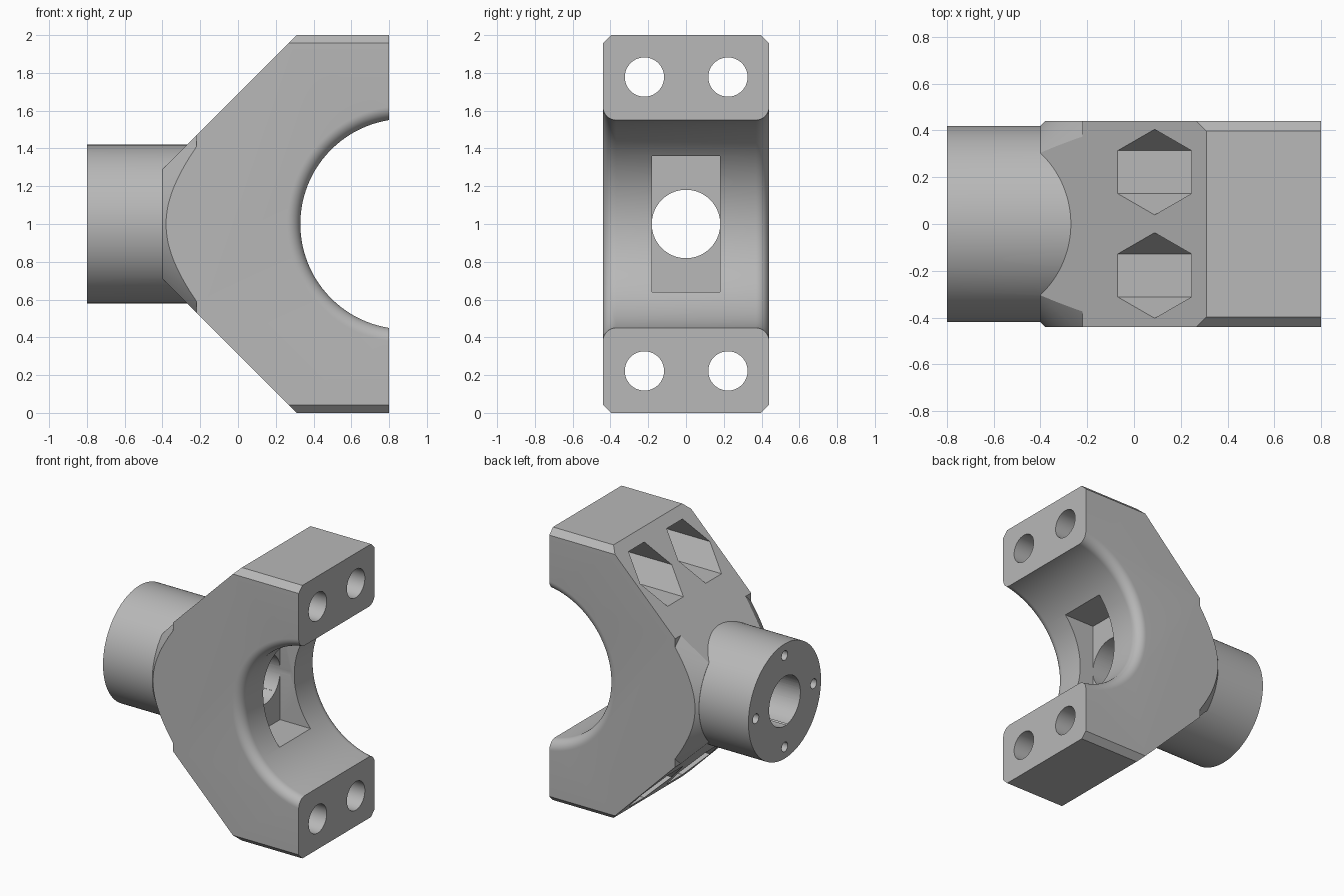
import bpy, bmesh, math
from mathutils import Vector

if "Cube" in bpy.data.objects:
    bpy.data.objects.remove(bpy.data.objects["Cube"])

steel = bpy.data.materials.new("steel grey")
steel.diffuse_color = (0.48, 0.48, 0.48, 1)
steel.use_nodes = True
steel.node_tree.nodes["Principled BSDF"].inputs["Base Color"].default_value = steel.diffuse_color


def finish(bm, name):
    bmesh.ops.remove_doubles(bm, verts=bm.verts, dist=1e-5)
    bmesh.ops.recalc_face_normals(bm, faces=bm.faces)
    me = bpy.data.meshes.new(name)
    bm.to_mesh(me)
    bm.free()
    ob = bpy.data.objects.new(name, me)
    bpy.context.collection.objects.link(ob)
    me.materials.append(steel)
    return ob


def prism(name, points, direction):
    """Extrude a flat closed outline along a vector."""
    bm = bmesh.new()
    face = bm.faces.new([bm.verts.new(p) for p in points])
    ext = bmesh.ops.extrude_face_region(bm, geom=[face])["geom"]
    bmesh.ops.translate(bm, vec=Vector(direction),
                        verts=[v for v in ext if isinstance(v, bmesh.types.BMVert)])
    return finish(bm, name)


def lathe(name, profile, axis, center, n=96):
    """Revolve a closed (position, radius) profile about the x or y axis."""
    bm = bmesh.new()
    rings = []
    for a, r in profile:
        ring = []
        for i in range(n):
            t = 2 * math.pi * (i + 0.5) / n
            u, w = r * math.cos(t), r * math.sin(t)
            p = Vector((a, u, w)) if axis == 'X' else Vector((u, a, w))
            ring.append(bm.verts.new(p + Vector(center)))
        rings.append(ring)
    for k, a in enumerate(rings):
        b = rings[(k + 1) % len(rings)]
        if profile[k][1] == 0 and profile[(k + 1) % len(rings)][1] == 0:
            continue
        for i in range(n):
            j = (i + 1) % n
            bm.faces.new((a[i], a[j], b[j], b[i]))
    return finish(bm, name)


def rod(name, x0, x1, r, y=0, z=1, n=96):
    return lathe(name, [(x0, 0), (x0, r), (x1, r), (x1, 0)], 'X', (0, y, z), n)


def combine(target, tool, operation):
    mod = target.modifiers.new(tool.name, 'BOOLEAN')
    mod.operation, mod.solver, mod.object = operation, 'EXACT', tool
    bpy.context.view_layer.objects.active = target
    bpy.ops.object.modifier_apply(modifier=mod.name)
    bpy.data.objects.remove(tool, do_unlink=True)


# Yoke block with 45 degree shoulders
W = 0.44
outline = [(0.8, 0), (0.31, 0), (-0.4, 0.71), (-0.4, 1.29), (0.31, 2), (0.8, 2)]
body = prism("yoke_bracket", [(x, -W, z) for x, z in outline], (0, 2 * W, 0))

# Chamfered long edges at top and bottom
for sy in (-1, 1):
    for top in (0, 1):
        s = 1 if top else -1
        zc = 2 if top else 0
        tri = [(-1, sy * (W + 0.1), zc - s * 0.143), (-1, sy * (W - 0.143), zc + s * 0.1),
               (-1, sy * (W + 0.2), zc + s * 0.2)]
        combine(body, prism("edge_cutter", tri, (2, 0, 0)), 'DIFFERENCE')

# Conical turned relief around the neck
combine(body, lathe("cone_cutter", [(-0.5, 0.321), (-0.22, 0.601), (-0.22, 1.2), (-0.5, 1.2)],
                    'X', (0, 0, 1)), 'DIFFERENCE')

# Round neck
combine(body, rod("neck", -0.8, 0.1, 0.42), 'UNION')

# Large cross bore with rounded rims
R, F = 0.557, 0.07
arc = [(W - F + F * math.sin(a), R + F - F * math.cos(a))
       for a in (math.pi / 2 * i / 10 for i in range(11))]
side = arc + [(W + 0.1, R + F), (W + 0.1, 0)]
profile = [(-y, r) for y, r in reversed(side)] + side
combine(body, lathe("bore_cutter", profile, 'Y', (0.887, 0, 1), 128), 'DIFFERENCE')

# Rectangular pocket in the bore wall and the axial hole through the neck
rect = [(0.215, -0.18, 0.64), (0.215, 0.18, 0.64), (0.215, 0.18, 1.36), (0.215, -0.18, 1.36)]
combine(body, prism("pocket_cutter", rect, (0.45, 0, 0)), 'DIFFERENCE')
combine(body, rod("axial_cutter", -0.9, 0.3, 0.181), 'DIFFERENCE')

# Bolt holes with hexagonal nut pockets opening on the shoulders
for y in (-0.22, 0.222):
    for z in (0.222, 1.778):
        combine(body, rod("bolt_cutter", 0.3, 0.9, 0.104, y, z, 48), 'DIFFERENCE')
        hexagon = [(-0.3, y + 0.183 * math.cos(math.pi / 3 * i),
                    z + 0.183 * math.sin(math.pi / 3 * i)) for i in range(6)]
        combine(body, prism("nut_cutter", hexagon, (0.75, 0, 0)), 'DIFFERENCE')

# Four small blind holes in the neck end
for i in range(4):
    t = math.pi / 2 * i
    combine(body, rod("pin_cutter", -0.9, -0.5, 0.035, 0.335 * math.cos(t),
                      1 + 0.335 * math.sin(t), 24), 'DIFFERENCE')

bpy.ops.object.select_all(action='DESELECT')
body.select_set(True)
bpy.context.view_layer.objects.active = body
bpy.ops.object.shade_smooth_by_angle(angle=math.radians(25))
